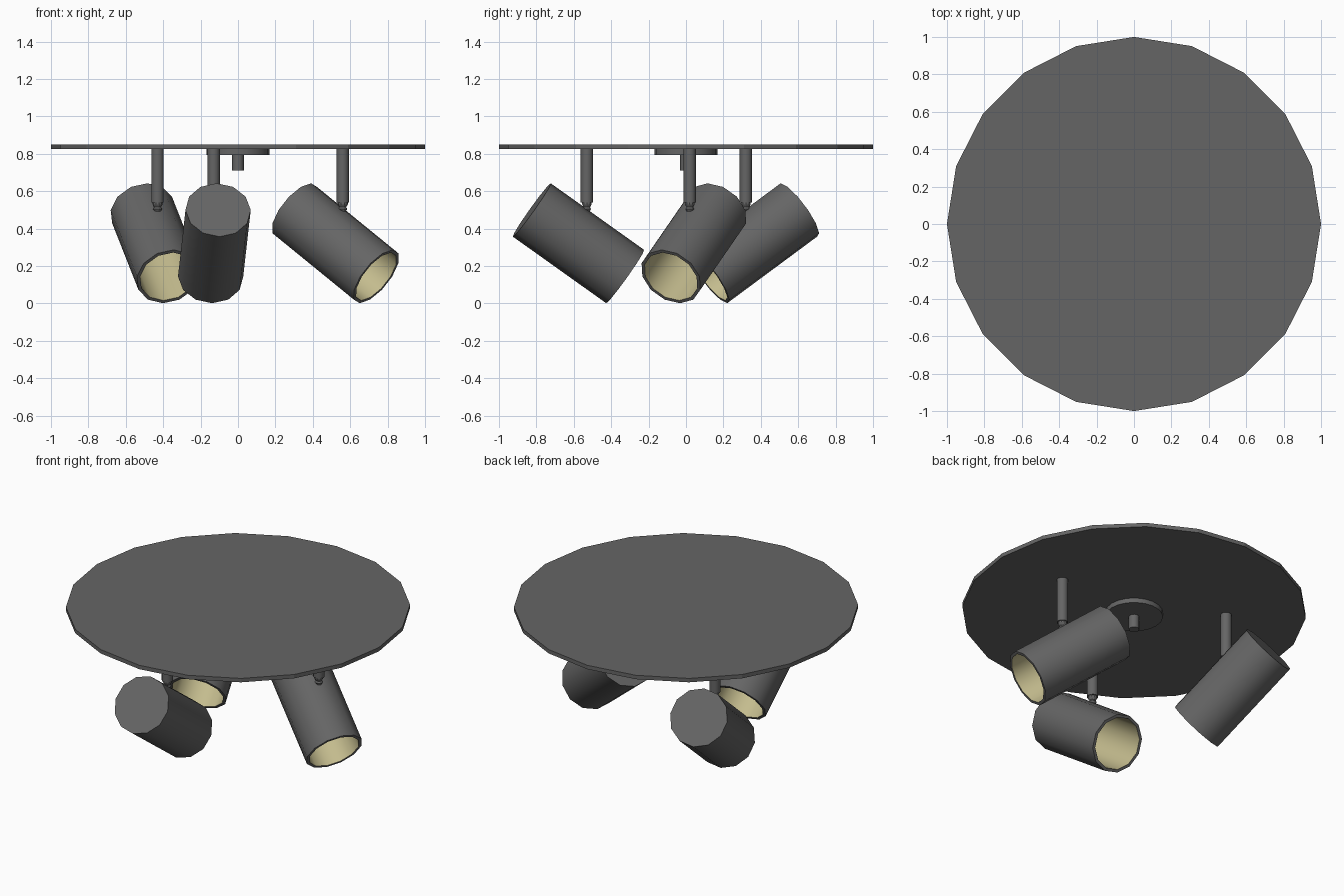
import bpy, bmesh, math
from mathutils import Matrix, Vector

old = bpy.data.objects.get("Cube")
if old:
    bpy.data.objects.remove(old, do_unlink=True)


def material(name, rgb):
    m = bpy.data.materials.new(name)
    m.use_nodes = True
    m.diffuse_color = (*rgb, 1)
    m.node_tree.nodes["Principled BSDF"].inputs["Base Color"].default_value = (*rgb, 1)
    return m


GREY = material("dark grey metal", (0.13, 0.13, 0.13))
CREAM = material("warm cream reflector", (0.55, 0.50, 0.27))


def lathe(name, profile, sides, matrix, phase=0.0, cream_from=None):
    """Spin (radius, height) points around z; rings past cream_from are cream."""
    bm = bmesh.new()
    rings = []
    for r, z in profile:
        ring = []
        for i in range(sides):
            a = phase + math.tau * i / sides
            ring.append(bm.verts.new((r * math.cos(a), r * math.sin(a), z)))
        rings.append(ring)
    bm.faces.new(rings[0][::-1])
    for k in range(len(rings) - 1):
        for i in range(sides):
            j = (i + 1) % sides
            f = bm.faces.new((rings[k][i], rings[k][j], rings[k + 1][j], rings[k + 1][i]))
            f.material_index = int(cream_from is not None and k >= cream_from)
    end = bm.faces.new(rings[-1])
    end.material_index = int(cream_from is not None)
    bmesh.ops.recalc_face_normals(bm, faces=bm.faces)
    mesh = bpy.data.meshes.new(name)
    bm.to_mesh(mesh)
    bm.free()
    mesh.materials.append(GREY)
    mesh.materials.append(CREAM)
    obj = bpy.data.objects.new(name, mesh)
    bpy.context.collection.objects.link(obj)
    obj.matrix_world = matrix
    return obj


def smooth(obj):
    bpy.ops.object.select_all(action="DESELECT")
    obj.select_set(True)
    bpy.context.view_layer.objects.active = obj
    bpy.ops.object.shade_smooth_by_angle(angle=math.radians(50))


def at(x, y, z=0):
    return Matrix.Translation((x, y, z))


# Ceiling plate, centre boss and peg
lathe("ceiling_plate", [(1, 0.825), (1, 0.85)], 20, at(0, 0))
smooth(lathe("centre_boss", [(0.168, 0.795), (0.168, 0.825)], 20, at(0, 0)))
smooth(lathe("centre_peg", [(0.031, 0.71), (0.031, 0.795)], 12, at(0, 0)))

# Spotlights: stem position and the heading of the open end
TILT = math.radians(35.4)
HALF, RADIUS, BORE = 0.307, 0.175, 0.157
SHADE = [(RADIUS, -HALF), (RADIUS, HALF), (BORE, HALF), (BORE, -HALF + 0.03)]
SPOTS = {"front": (-0.13, -0.53, 94.6),
         "left": (0.56, 0.02, -29.3),
         "back": (-0.43, 0.32, -73.7)}

for name, (x, y, heading) in SPOTS.items():
    smooth(lathe(name + "_stem", [(0.033, 0.54), (0.033, 0.825)], 12, at(x, y)))
    # Stepped swivel joint between stem and shade
    joint = [(0.018, 0.44), (0.018, 0.495), (0.024, 0.505), (0.018, 0.515), (0.027, 0.53), (0.027, 0.545)]
    lathe(name + "_swivel", joint, 10, at(x, y))
    # Hollow tilted shade with a cream inside
    h = math.radians(heading)
    aim = Vector((math.cos(h) * math.cos(TILT), math.sin(h) * math.cos(TILT), -math.sin(TILT)))
    side = Vector((-math.sin(h), math.cos(h), 0))
    up = aim.cross(side)
    turn = Matrix((up, side, aim)).transposed()
    turn.col[0] = side.cross(aim)
    place = at(x - 0.045 * math.cos(h), y - 0.045 * math.sin(h), 0.322) @ turn.to_4x4()
    smooth(lathe(name + "_shade", SHADE, 12, place, cream_from=2))
